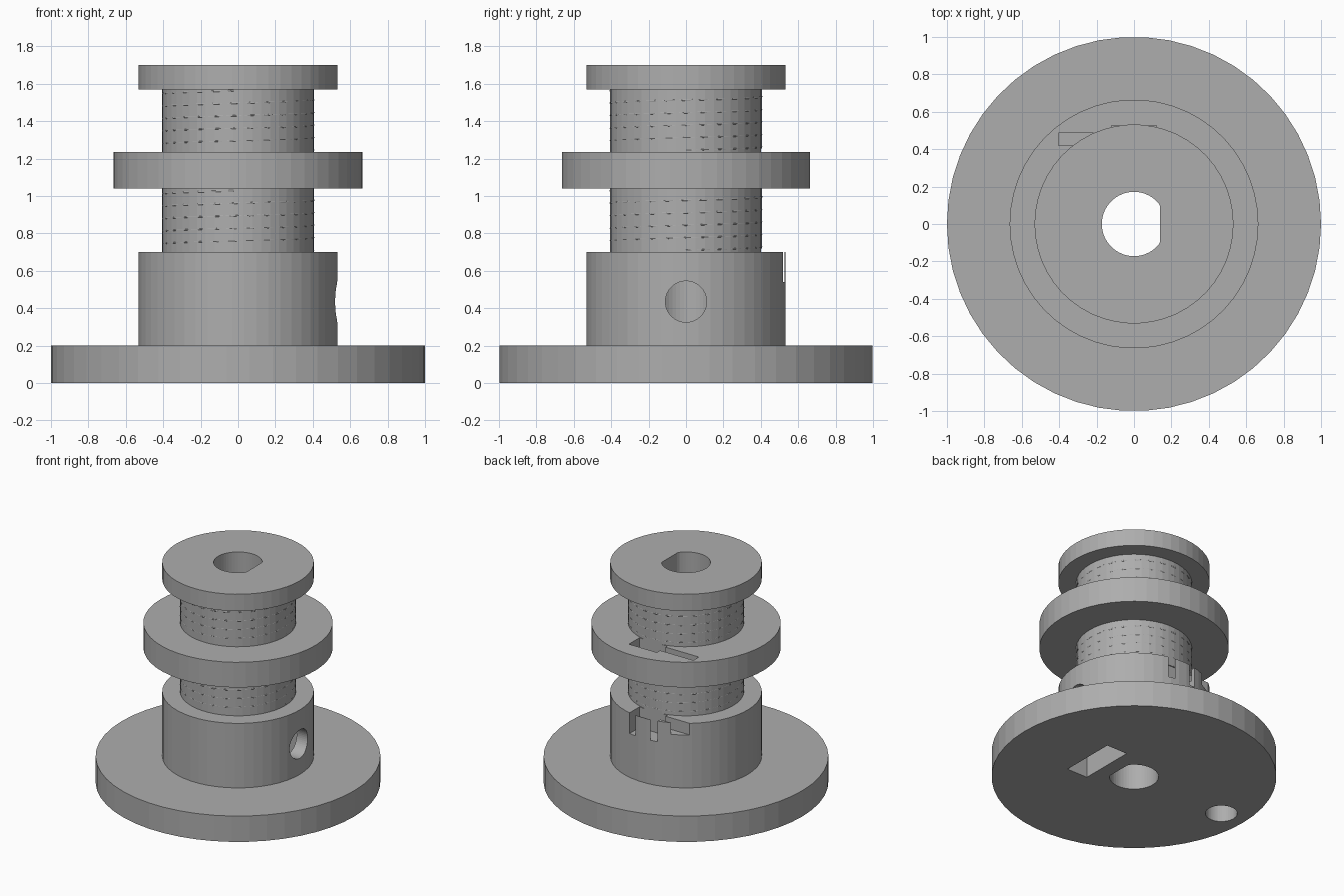
import bpy, bmesh, math
from mathutils import Matrix

SEG = 50

cube = bpy.data.objects.get("Cube")
if cube:
    bpy.data.objects.remove(cube, do_unlink=True)

grey = bpy.data.materials.new("plain grey")
grey.use_nodes = True
colour = (0.42, 0.42, 0.42, 1)
grey.diffuse_color = colour
grey.node_tree.nodes["Principled BSDF"].inputs["Base Color"].default_value = colour


def make_object(name, bm):
    bmesh.ops.recalc_face_normals(bm, faces=bm.faces)
    mesh = bpy.data.meshes.new(name)
    bm.to_mesh(mesh)
    bm.free()
    mesh.materials.append(grey)
    obj = bpy.data.objects.new(name, mesh)
    bpy.context.collection.objects.link(obj)
    return obj


def lathe(name, profile):
    """Closed solid turned from (radius, height) steps."""
    bm = bmesh.new()
    rings = []
    for r, z in profile:
        rings.append([bm.verts.new((r * math.cos(a), r * math.sin(a), z))
                      for a in (math.tau * i / SEG for i in range(SEG))])
    for low, high in zip(rings, rings[1:]):
        for i in range(SEG):
            j = (i + 1) % SEG
            bm.faces.new((low[i], low[j], high[j], high[i]))
    bm.faces.new(rings[0])
    bm.faces.new(rings[-1])
    return make_object(name, bm)


def box(name, x0, x1, y0, y1, z0, z1):
    bm = bmesh.new()
    place = (Matrix.Translation(((x0 + x1) / 2, (y0 + y1) / 2, (z0 + z1) / 2))
             @ Matrix.Diagonal((x1 - x0, y1 - y0, z1 - z0, 1)))
    bmesh.ops.create_cube(bm, size=1, matrix=place)
    return make_object(name, bm)


def rod(name, radius, length, place):
    bm = bmesh.new()
    bmesh.ops.create_cone(bm, cap_ends=True, segments=SEG, radius1=radius,
                          radius2=radius, depth=length, matrix=place)
    return make_object(name, bm)


# Stepped spool body: base, hub, two drums and two flanges
DRUM = 0.407
spool = lathe("spool_body", [
    (1.0, 0), (1.0, 0.2), (0.532, 0.2), (0.532, 0.7),
    (DRUM, 0.7), (DRUM, 1.04), (0.665, 1.04), (0.665, 1.235),
    (DRUM, 1.235), (DRUM, 1.57), (0.532, 1.57), (0.532, 1.7)])

# D-shaped shaft bore
bore = rod("bore_cutter", 0.172, 2.4, Matrix.Translation((0, 0, 0.85)))
for v in bore.data.vertices:
    v.co.x = min(v.co.x, 0.14)

# Set screw hole, nut trap and blind hole under the base
screw = rod("screw_cutter", 0.11, 0.6,
            Matrix.Translation((0.4, 0, 0.435)) @ Matrix.Rotation(math.pi / 2, 4, 'Y'))
trap = box("nut_trap_cutter", 0.25, 0.427, -0.217, 0.217, -0.1, 0.65)
blind = rod("blind_hole_cutter", 0.112, 0.36, Matrix.Translation((-0.8, 0, -0.02)))
cutters = [bore, screw, trap, blind]

# Cord pocket and lead-in slot in the hub and in the middle flange
for label, top in (("hub", 0.7), ("flange", 1.235)):
    cutters.append(box(label + "_pocket_cutter", -0.12, 0.12, 0.4, 0.527, top - 0.16, top + 0.02))
    cutters.append(box(label + "_slot_cutter", -0.405, 0.0, 0.42, 0.487, top - 0.09, top + 0.03))

for cutter in cutters:
    mod = spool.modifiers.new(cutter.name, 'BOOLEAN')
    mod.operation = 'DIFFERENCE'
    mod.solver = 'EXACT'
    mod.object = cutter
    cutter.hide_render = True

# Bake the cuts and drop the cutters
bpy.context.view_layer.update()
cut = bpy.data.meshes.new_from_object(
    spool.evaluated_get(bpy.context.evaluated_depsgraph_get()))
spool.modifiers.clear()
spool.data = cut
for cutter in cutters:
    bpy.data.objects.remove(cutter, do_unlink=True)


# Faint winding thread, just breaking the surface of each drum
def winding(name, z0, pitch=0.067, turns=4.8, steps=27):
    curve = bpy.data.curves.new(name, 'CURVE')
    curve.dimensions = '3D'
    curve.bevel_depth = 0.005
    curve.bevel_resolution = 0
    curve.use_fill_caps = True
    count = int(turns * steps)
    line = curve.splines.new('POLY')
    line.points.add(count - 1)
    for i, p in enumerate(line.points):
        a = math.tau * i / steps
        r = DRUM - 0.002
        p.co = (r * math.cos(a), r * math.sin(a), z0 + pitch * i / steps, 1)
    curve.materials.append(grey)
    obj = bpy.data.objects.new(name, curve)
    bpy.context.collection.objects.link(obj)


winding("lower_winding_thread", 0.71)
winding("upper_winding_thread", 1.245)
